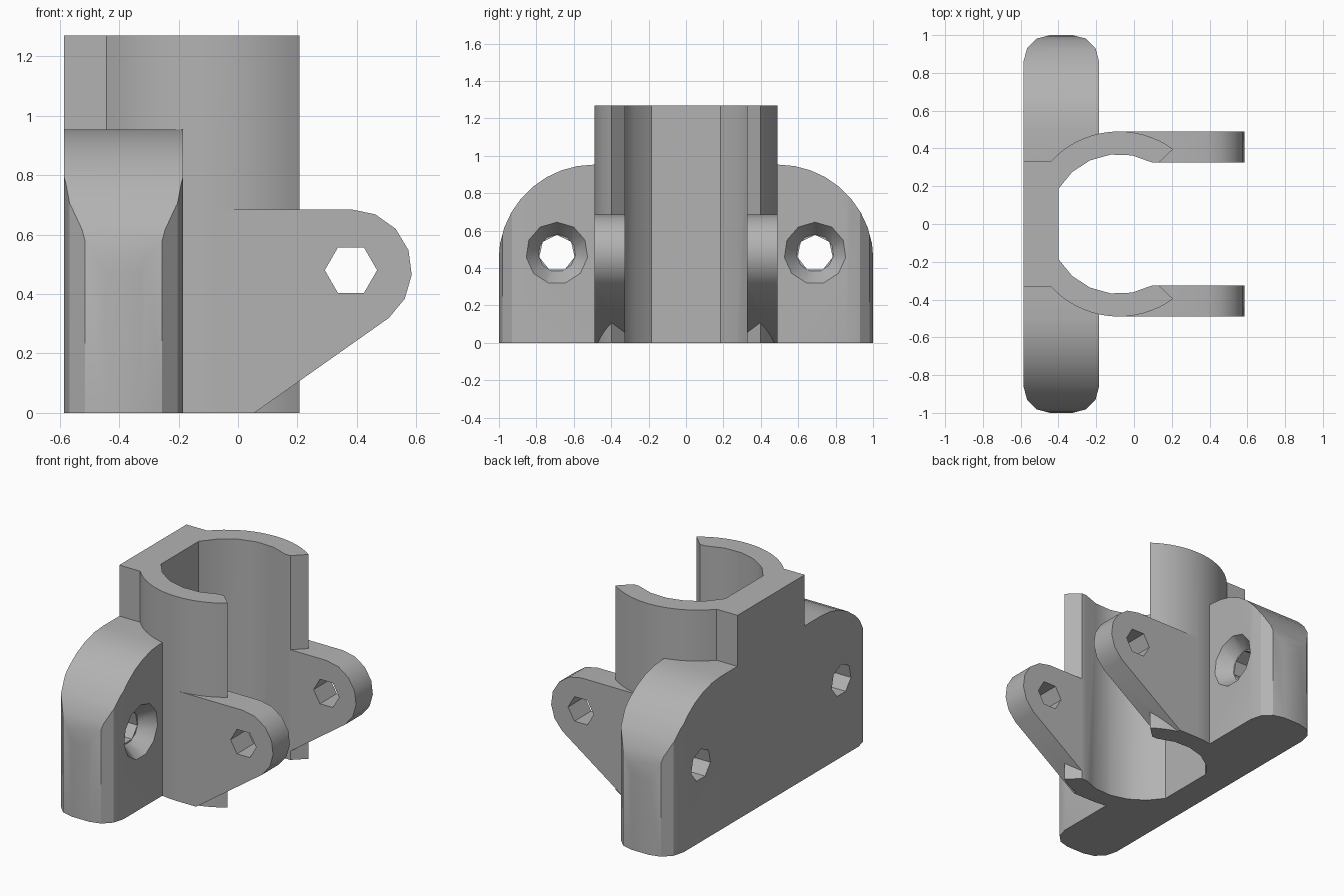
import bpy, bmesh, math
from mathutils import Vector

if "Cube" in bpy.data.objects:
    bpy.data.objects.remove(bpy.data.objects["Cube"])

grey = bpy.data.materials.new("plain grey")
grey.diffuse_color = (0.45, 0.45, 0.45, 1)
grey.use_nodes = True
grey.node_tree.nodes["Principled BSDF"].inputs["Base Color"].default_value = grey.diffuse_color


def arc(cx, cy, r, a0, a1, n):
    return [(cx + r * math.cos(math.radians(a0 + (a1 - a0) * i / n)),
             cy + r * math.sin(math.radians(a0 + (a1 - a0) * i / n))) for i in range(n + 1)]


def ngon(cx, cy, r, n, start):
    return arc(cx, cy, r, start, start + 360, n)[:-1]


def loft(name, pts0, pts1, axis, lo, hi):
    """Solid between two matching outlines lying across the given axis."""
    place = {'x': lambda a, b, h: Vector((h, a, b)),
             'y': lambda a, b, h: Vector((a, h, b)),
             'z': lambda a, b, h: Vector((a, b, h))}[axis]
    bm = bmesh.new()
    v0 = [bm.verts.new(place(a, b, lo)) for a, b in pts0]
    v1 = [bm.verts.new(place(a, b, hi)) for a, b in pts1]
    bm.faces.new(v0)
    bm.faces.new(v1)
    n = len(v0)
    for i in range(n):
        j = (i + 1) % n
        bm.faces.new((v0[i], v0[j], v1[j], v1[i]))
    bmesh.ops.recalc_face_normals(bm, faces=bm.faces)
    me = bpy.data.meshes.new(name)
    bm.to_mesh(me)
    bm.free()
    me.materials.append(grey)
    ob = bpy.data.objects.new(name, me)
    bpy.context.collection.objects.link(ob)
    return ob


def prism(name, pts, axis, lo, hi):
    return loft(name, pts, pts, axis, lo, hi)


def combine(target, other, op):
    mod = target.modifiers.new("bool", 'BOOLEAN')
    mod.operation, mod.solver, mod.object = op, 'EXACT', other
    bpy.context.view_layer.objects.active = target
    bpy.ops.object.modifier_apply(modifier=mod.name)
    bpy.data.objects.remove(other)


# mounting plate: rounded footprint trimmed by an arched side profile
half = arc(-0.325, 0.86, 0.14, 0, 90, 3) + arc(-0.445, 0.86, 0.14, 90, 180, 3)
bracket = prism("clamp_bracket", half + [(x, -y) for x, y in reversed(half)], 'z', 0, 1.1)
side = arc(0.492, 0.443, 0.51, 0, 90, 9)
arch = [(1.002, -0.1)] + side
arch += [(-y, z) for y, z in reversed(arch)]
combine(bracket, prism("arch", arch, 'x', -0.8, 0.1), 'INTERSECT')

# tall clamp with square back
a_back = 180 - math.degrees(math.asin(0.33 / 0.49))
a_front = math.degrees(math.asin(0.397 / 0.49))
half = [(0.10, 0.295)] + arc(-0.08, 0, 0.49, a_front, a_back, 16) + [(-0.585, 0.33)]
combine(bracket, prism("clamp", half + [(x, -y) for x, y in reversed(half)], 'z', 0, 1.27), 'UNION')

# pair of hinge lugs with sloping undersides
lug = [(-0.08, 0), (0.055, 0)] + arc(0.38, 0.48, 0.205, -51.4, 90, 6) + [(-0.08, 0.685)]
for s in (-1, 1):
    combine(bracket, prism("lug", lug, 'y', *sorted((s * 0.29, s * 0.49))), 'UNION')

# flat-backed bore and front slot
half = [(0.8, 0.325)] + arc(-0.08, 0, 0.37, 61.5, 149.9, 5)
combine(bracket, prism("bore", half + [(x, -y) for x, y in reversed(half)], 'z', -0.1, 1.4), 'DIFFERENCE')

# hexagonal pin hole through both lugs
combine(bracket, prism("pin_hole", ngon(0.38, 0.48, 0.088, 6, 0), 'y', -0.7, 0.7), 'DIFFERENCE')

# countersunk screw holes in the plate
for s in (-1, 1):
    y = s * 0.69
    combine(bracket, prism("screw_hole", ngon(y, 0.48, 0.097, 7, 90), 'x', -0.7, 0), 'DIFFERENCE')
    combine(bracket, loft("countersink", ngon(y, 0.48, 0.1, 11, 90),
                          ngon(y, 0.48, 0.18, 11, 90), 'x', -0.275, -0.165), 'DIFFERENCE')

bpy.ops.object.select_all(action='DESELECT')
bracket.select_set(True)
bpy.context.view_layer.objects.active = bracket
bpy.ops.object.shade_smooth_by_angle(angle=math.radians(29))
